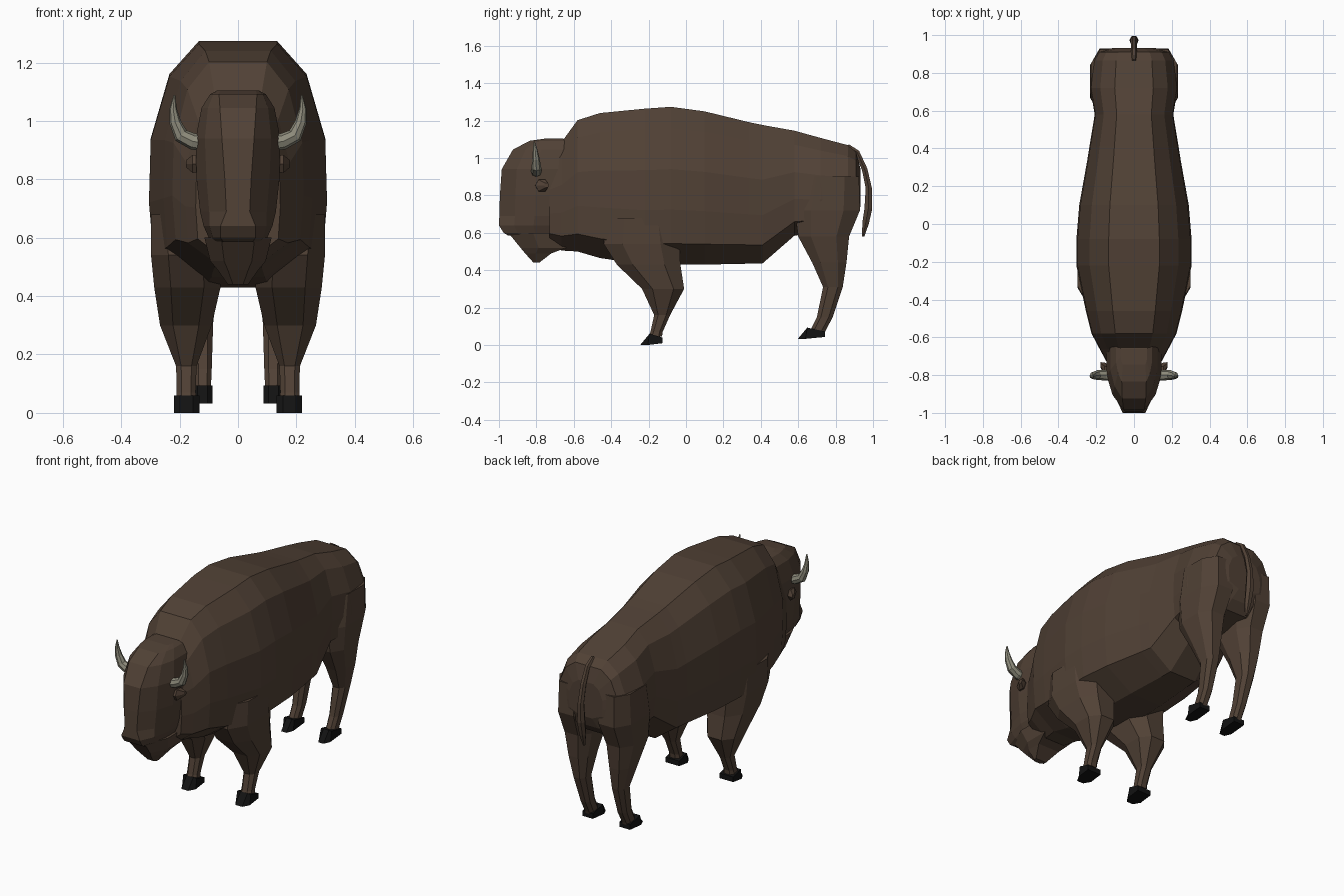
import bpy, bmesh, math
from mathutils import Vector


def material(name, rgb):
    m = bpy.data.materials.new(name)
    m.diffuse_color = (*rgb, 1)
    return m


BROWN = material("dark brown fur", (0.082, 0.053, 0.036))
HORN = material("horn grey", (0.27, 0.26, 0.20))
BLACK = material("hoof black", (0.006, 0.006, 0.006))


def loft(name, rings, mat, mirror=False):
    """Skin a list of equal-length point rings and cap both ends."""
    bm = bmesh.new()
    vr = [[bm.verts.new(p) for p in r] for r in rings]
    n = len(vr[0])
    for a, b in zip(vr, vr[1:]):
        for i in range(n):
            j = (i + 1) % n
            bm.faces.new((a[i], a[j], b[j], b[i]))
    bm.faces.new(vr[0])
    bm.faces.new(vr[-1])
    bmesh.ops.recalc_face_normals(bm, faces=bm.faces)
    me = bpy.data.meshes.new(name)
    bm.to_mesh(me)
    bm.free()
    me.materials.append(mat)
    ob = bpy.data.objects.new(name, me)
    bpy.context.collection.objects.link(ob)
    if mirror:
        ob.modifiers.new("Mirror", 'MIRROR').use_mirror_merge = False
    return ob


def both_sides(half):
    """Close a half outline (x >= 0) into a symmetric ring."""
    return half + [(-x, y, z) for x, y, z in reversed(half)]


def box_ring(z, y0, y1, x0, x1):
    """Horizontal octagon in a bounding rectangle, for legs."""
    cx, cy, rx, ry = (x0 + x1) / 2, (y0 + y1) / 2, (x1 - x0) / 2, (y1 - y0) / 2
    c = 0.5
    pts = [(1, -c), (1, c), (c, 1), (-c, 1), (-1, c), (-1, -c), (-c, -1), (c, -1)]
    return [(cx + rx * u, cy + ry * v, z) for u, v in pts]


def tube(name, path, radii, mat, sides, side_axis, mirror=False):
    """Tapered tube along a bent path lying in a plane normal to side_axis."""
    pts, rings = [Vector(p) for p in path], []
    s = Vector(side_axis)
    for i, p in enumerate(pts):
        t = (pts[min(i + 1, len(pts) - 1)] - pts[max(i - 1, 0)]).normalized()
        n = t.cross(s)
        rings.append([p + radii[i] * (s * math.cos(a) + n * math.sin(a))
                      for a in (2 * math.pi * k / sides for k in range(sides))])
    return loft(name, rings, mat, mirror)


# Body: cross-sections along y (y, top, bottom, half width)
stations = [
    (-0.73, 1.04, 0.53, 0.145), (-0.665, 1.10, 0.505, 0.18), (-0.58, 1.22, 0.50, 0.225),
    (-0.46, 1.26, 0.465, 0.255), (-0.22, 1.285, 0.43, 0.305), (-0.08, 1.295, 0.43, 0.305),
    (0.10, 1.27, 0.43, 0.29), (0.34, 1.21, 0.435, 0.247), (0.41, 1.195, 0.437, 0.236),
    (0.58, 1.16, 0.585, 0.208), (0.72, 1.12, 0.60, 0.232), (0.865, 1.08, 0.63, 0.215),
    (0.91, 1.04, 0.68, 0.19), (0.932, 0.95, 0.74, 0.11)]
shape = [(0.44, 0.025), (0.77, 0.155), (0.98, 0.41), (1.0, 0.66), (0.95, 0.87), (0.36, 1.0)]
loft("body", [both_sides([(w * u, y, t - (t - b) * v) for u, v in shape])
              for y, t, b, w in stations], BROWN)

# Head: horizontal sections (z, front y, back y, half width, flat front half width)
head = [
    (0.585, -0.95, -0.66, 0.09, 0.05), (0.60, -0.975, -0.64, 0.10, 0.06),
    (0.64, -1.0, -0.63, 0.118, 0.06), (0.69, -0.998, -0.62, 0.13, 0.04),
    (0.80, -0.995, -0.62, 0.142, 0.045), (0.94, -0.985, -0.62, 0.145, 0.055),
    (1.045, -0.925, -0.62, 0.125, 0.062), (1.092, -0.835, -0.63, 0.095, 0.065),
    (1.105, -0.745, -0.66, 0.07, 0.06)]
loft("head", [both_sides([(f, yf, z), (f + 0.65 * (w - f), yf + 0.22 * (yb - yf), z),
                          (w, yf + 0.5 * (yb - yf), z), (w, yb, z)])
              for z, yf, yb, w, f in head], BROWN)

# Beard under the jaw
beard = [(0.44, -0.815, -0.785, 0.035), (0.49, -0.86, -0.72, 0.07),
         (0.52, -0.885, -0.64, 0.095), (0.60, -0.95, -0.62, 0.115)]
loft("beard", [both_sides([(0.5 * w, y0, z), (w, y0 + 0.4 * (y1 - y0), z), (w, y1, z)])
               for z, y0, y1, w in beard], BROWN)

# Legs: octagon sections (z, y front, y back, x inner, x outer)
front = [(0.045, -0.20, -0.128, 0.142, 0.212), (0.07, -0.19, -0.125, 0.145, 0.21),
         (0.16, -0.17, -0.085, 0.142, 0.212), (0.30, -0.235, -0.01, 0.09, 0.267),
         (0.43, -0.37, -0.03, 0.06, 0.287), (0.54, -0.44, -0.035, 0.06, 0.298),
         (0.68, -0.42, -0.06, 0.10, 0.298)]
loft("front_leg", [box_ring(*r) for r in front], BROWN, True)
hind = [(0.065, 0.66, 0.742, 0.095, 0.148), (0.08, 0.665, 0.748, 0.093, 0.148),
        (0.15, 0.70, 0.785, 0.09, 0.15), (0.31, 0.733, 0.838, 0.085, 0.165),
        (0.44, 0.675, 0.858, 0.07, 0.195), (0.58, 0.60, 0.872, 0.05, 0.222),
        (0.72, 0.58, 0.93, 0.03, 0.232), (0.90, 0.62, 0.925, 0.03, 0.228)]
loft("hind_leg", [box_ring(*r) for r in hind], BROWN, True)


# Hooves: wedge with a pointed toe, side outline skinned across x
def hoof(name, toe, heel, z, x0, x1):
    def side(x, k):
        return [(x, toe + k, z), (x, heel, z + 0.01), (x, heel, z + 0.04),
                (x, toe + 0.05, z + 0.06)]
    m = 0.25 * (x1 - x0)
    loft(name, [side(x0, 0.04), side(x0 + m, 0), side(x1 - m, 0), side(x1, 0.04)],
         BLACK, True)


hoof("front_hoof", -0.245, -0.125, 0.0, 0.132, 0.22)
hoof("hind_hoof", 0.598, 0.742, 0.033, 0.087, 0.155)

# Horns curve outward and up
tube("horn", [(0.115, -0.80, 0.925), (0.155, -0.80, 0.93), (0.195, -0.80, 0.95),
              (0.215, -0.802, 0.995), (0.222, -0.806, 1.04), (0.218, -0.812, 1.088)],
     [0.03, 0.028, 0.026, 0.02, 0.013, 0.003], HORN, 8, (0, 1, 0), True)

# Small ears below the horns
loft("ear", [[(x, y + r * math.cos(a), 0.853 + r * math.sin(a))
              for a in (math.pi / 3 * k for k in range(6))]
             for x, y, r in ((0.12, -0.78, 0.028), (0.155, -0.77, 0.036), (0.178, -0.745, 0.014))],
     BROWN, True)

# Tail hangs behind the rump with a thicker tuft
tube("tail", [(0, 0.865, 1.065), (0, 0.915, 1.03), (0, 0.955, 0.94), (0, 0.977, 0.84),
              (0, 0.975, 0.73), (0, 0.96, 0.65), (0, 0.947, 0.58)],
     [0.012, 0.015, 0.017, 0.019, 0.024, 0.02, 0.007], BROWN, 6, (1, 0, 0))
